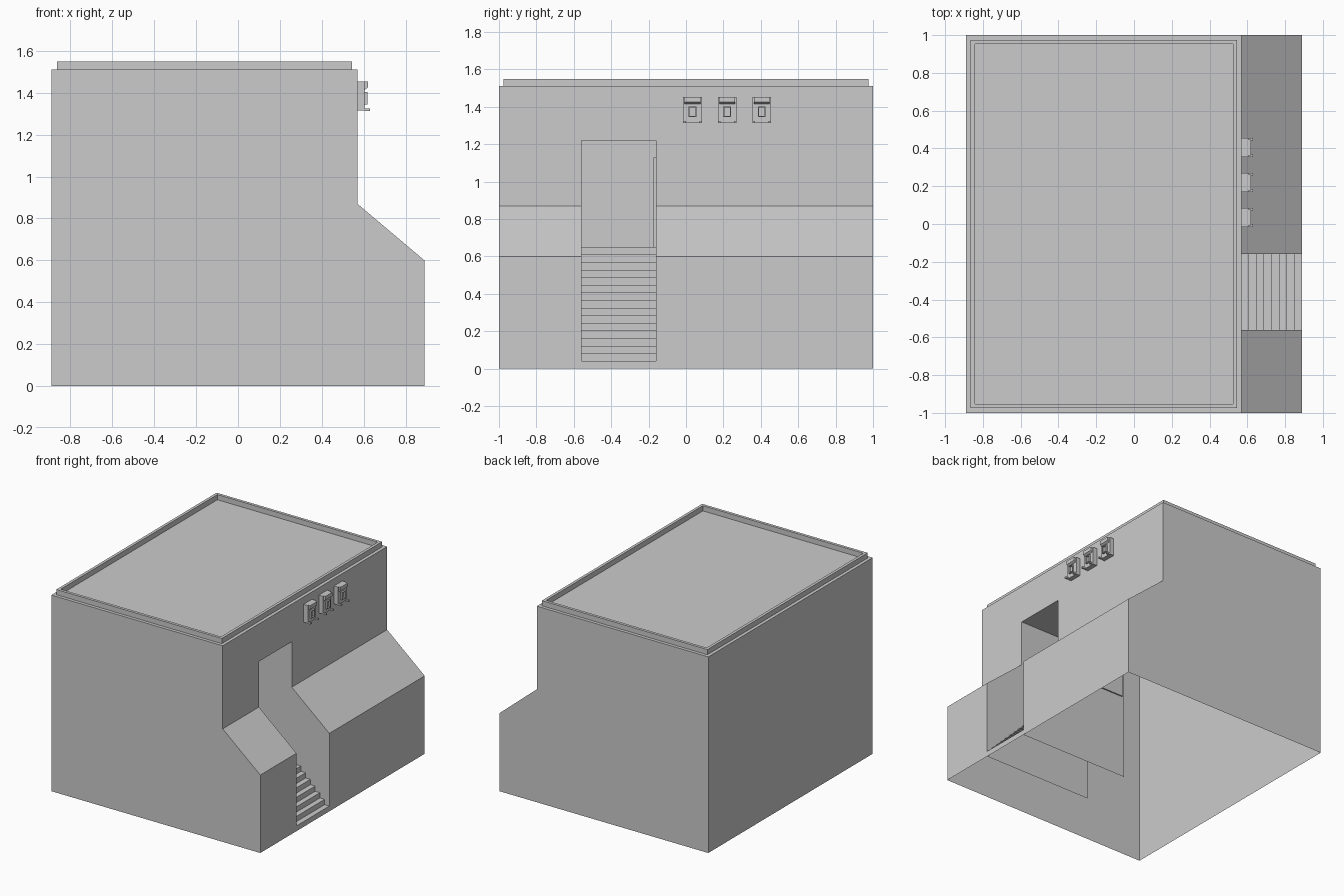
import bpy

if "Cube" in bpy.data.objects:
    bpy.data.objects.remove(bpy.data.objects["Cube"])

Y0, Y1 = -0.56, -0.16      # stair passage sides
XB, ZL, ZC = -0.04, 0.65, 1.22   # passage back, landing and ceiling


def make(name, verts, faces):
    me = bpy.data.meshes.new(name)
    me.from_pydata(verts, [], faces)
    me.update()
    ob = bpy.data.objects.new(name, me)
    bpy.context.collection.objects.link(ob)
    return ob


def sheet(name, profile, y0, y1):
    """Sweep an open xz profile along y as a thin surface."""
    n = len(profile)
    verts = [(x, y, z) for y in (y0, y1) for x, z in profile]
    return make(name, verts, [(i, n + i, n + i + 1, i + 1) for i in range(n - 1)])


def panel(name, profile, y):
    """Flat upright polygon in the xz plane."""
    return make(name, [(x, y, z) for x, z in profile], [tuple(range(len(profile)))])


def prism(name, profile, y0, y1):
    """Closed solid from an xz profile."""
    n = len(profile)
    verts = [(x, y, z) for y in (y0, y1) for x, z in profile]
    faces = [(i, n + i, n + (i + 1) % n, (i + 1) % n) for i in range(n)]
    faces += [tuple(range(n)), tuple(range(2 * n - 1, n - 1, -1))]
    return make(name, verts, faces)


def box(name, x0, x1, y0, y1, z0, z1):
    return prism(name, [(x0, z0), (x0, z1), (x1, z1), (x1, z0)], y0, y1)


# Outer shell, open underneath
stepped = [(0.89, 0), (0.89, 0.60), (0.57, 0.87), (0.57, 1.51)]
end_wall = [(-0.89, 0)] + stepped + [(-0.89, 1.51)]
panel("front_wall", end_wall, -1)
panel("back_wall", end_wall[::-1], 1)
sheet("left_wall", [(-0.89, 1.51), (-0.89, 0)], -1, 1)
sheet("right_wall_near", stepped, -1, Y0)
sheet("right_wall_far", stepped, Y1, 1)
sheet("wall_over_doorway", [(0.57, ZC), (0.57, 1.51)], Y0, Y1)

# Roof: ledge, raised rim and sunken floor as nested rectangles
rings = [(0, 1.51), (0.025, 1.51), (0.025, 1.55), (0.047, 1.55), (0.047, 1.51)]
verts = []
for d, z in rings:
    verts += [(-0.89 + d, -1 + d, z), (0.57 - d, -1 + d, z),
              (0.57 - d, 1 - d, z), (-0.89 + d, 1 - d, z)]
faces = [(4 * r + i, 4 * r + (i + 1) % 4, 4 * r + 4 + (i + 1) % 4, 4 * r + 4 + i)
         for r in range(len(rings) - 1) for i in range(4)]
k = 4 * (len(rings) - 1)
make("roof", verts, faces + [(k, k + 1, k + 2, k + 3)])

# Stair passage: side walls, then stairs, landing, back and ceiling
side = [(XB, 0), (0.89, 0), (0.89, 0.60), (0.57, 0.87), (0.57, ZC), (XB, ZC)]
panel("passage_side_near", side[::-1], Y0)
panel("passage_side_far", side, Y1)
steps, run = 16, 0.0403
path = [(0.89, 0)]
for i in range(steps):
    x, z = 0.89 - run * i, ZL * (i + 1) / steps
    path += [(x, z), (x - run if i < steps - 1 else XB, z)]
sheet("stairs_and_passage", path[::1] + [(XB, ZC), (0.57, ZC)], Y0, Y1)
box("side_door", -0.02, 0.25, Y1 - 0.013, Y1 + 0.01, ZL, 1.13)

# Three wall fittings above the slope
for n, c in enumerate((0.035, 0.22, 0.405)):
    t = f"_{n + 1}"
    box("fitting_plate" + t, 0.57, 0.605, c - 0.05, c + 0.05, 1.315, 1.453)
    prism("fitting_hood" + t, [(0.605, 1.415), (0.605, 1.453), (0.62, 1.453), (0.62, 1.425)],
          c - 0.042, c + 0.042)
    # window frame
    for s in (-1, 1):
        a, b = sorted((c + s * 0.021, c + s * 0.015))
        box("fitting_frame_side" + t, 0.605, 0.618, a, b, 1.345, 1.403)
        a, b = sorted((c + s * 0.05, c + s * 0.036))
        box("fitting_prong" + t, 0.605, 0.63, a, b, 1.313, 1.325)
    for z in (1.345, 1.397):
        box("fitting_frame_bar" + t, 0.605, 0.618, c - 0.015, c + 0.015, z, z + 0.006)
